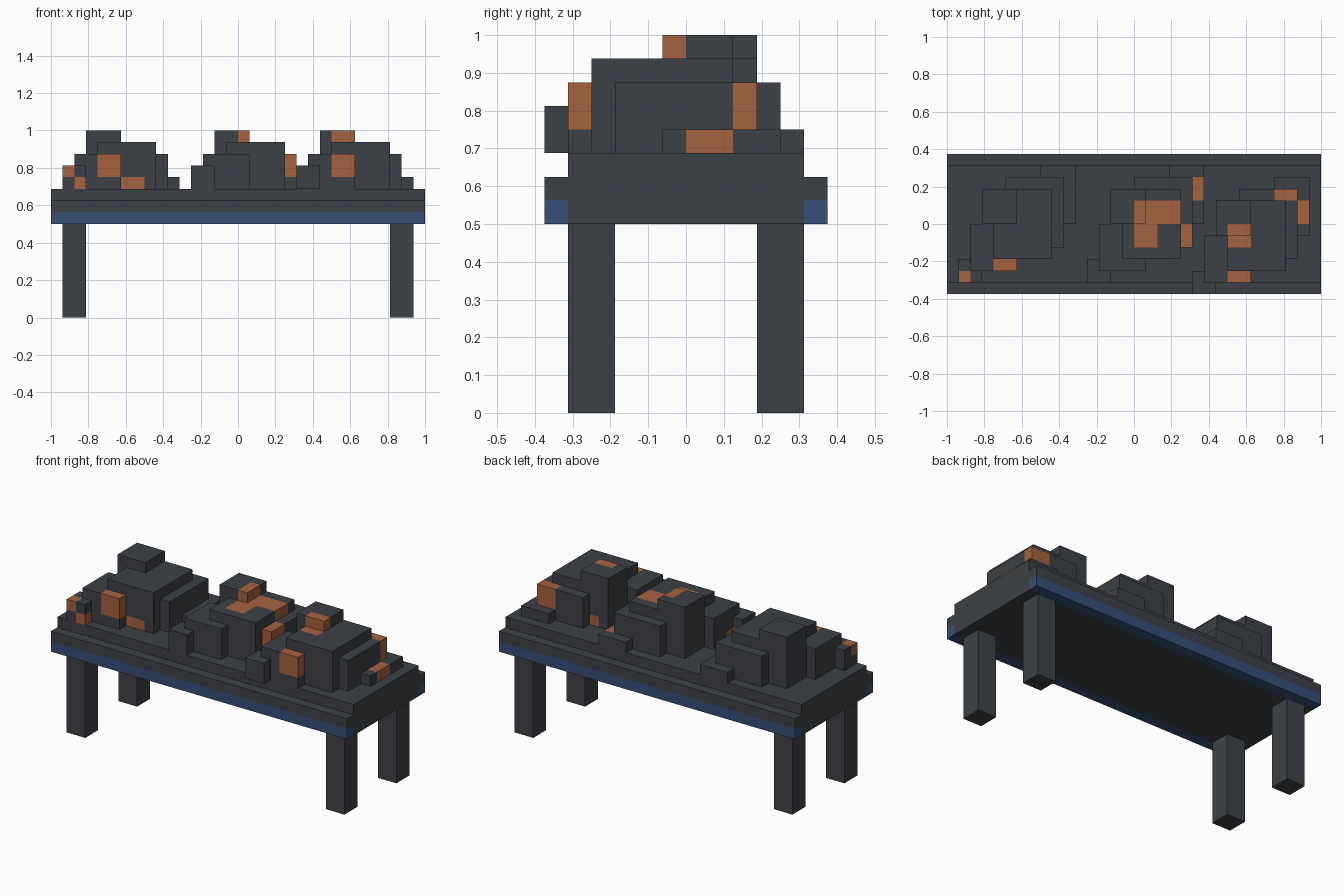
import bpy, bmesh
from math import floor
from mathutils import Vector

cube = bpy.data.objects.get("Cube")
if cube:
    bpy.data.objects.remove(cube)

U = 1 / 16  # one block


def material(name, rgb):
    mat = bpy.data.materials.new(name)
    mat.use_nodes = True
    colour = (*rgb, 1)
    mat.diffuse_color = colour
    mat.node_tree.nodes["Principled BSDF"].inputs["Base Color"].default_value = colour
    return mat


charcoal = material("charcoal", (0.046, 0.053, 0.061))
ember = material("ember orange", (0.376, 0.122, 0.051))
blue = material("deep blue", (0.037, 0.078, 0.188))

# Glowing patches fill whole cells two blocks wide
EMBER_CELLS = {
    (-8, -3, 6), (-7, -3, 5), (-6, -2, 6), (-5, -2, 5),
    (0, 0, 7), (1, 0, 7), (0, -1, 7), (2, -1, 6), (2, 1, 5), (-2, -2, 5),
    (4, -3, 6), (4, -1, 7), (6, 1, 6), (7, 0, 5), (4, 0, 5),
}


def cut(bm, axis, value):
    normal = Vector((0, 0, 0))
    normal[axis] = 1
    bmesh.ops.bisect_plane(bm, geom=bm.verts[:] + bm.edges[:] + bm.faces[:],
                           plane_co=normal * value, plane_no=normal, dist=1e-4)


def box(name, low, high, mats, rule=None, cuts=()):
    """Box between two corners in blocks, cut along planes, coloured by rule."""
    low, high = Vector(low), Vector(high)
    bm = bmesh.new()
    bmesh.ops.create_cube(bm, size=1)
    for v in bm.verts:
        v.co = [low[i] if v.co[i] < 0 else high[i] for i in range(3)]
    for axis, value in cuts:
        if low[axis] < value < high[axis]:
            cut(bm, axis, value)
    bm.normal_update()
    if rule:
        for f in bm.faces:
            f.material_index = rule(f.calc_center_median() - f.normal * 0.1)
    bmesh.ops.scale(bm, vec=(U, U, U), verts=bm.verts)
    mesh = bpy.data.meshes.new(name)
    bm.to_mesh(mesh)
    bm.free()
    for m in mats:
        mesh.materials.append(m)
    obj = bpy.data.objects.new(name, mesh)
    bpy.context.collection.objects.link(obj)


def is_ember(p):
    return int(tuple(floor(c / 2) for c in p) in EMBER_CELLS)


def rubble(name, low, high):
    cuts = set()
    for cell in EMBER_CELLS:
        if all(2 * c < high[i] and 2 * c + 2 > low[i] for i, c in enumerate(cell)):
            cuts |= {(i, 2 * c + s) for i, c in enumerate(cell) for s in (0, 2)}
    box(name, low, high, (charcoal, ember), is_ember, sorted(cuts))


# Table: slab, two side rails with a blue lower band, four legs
box("table_slab", (-16, -5, 8), (16, 5, 11), (charcoal,))
for side, y in (("front", -6), ("back", 5)):
    box(side + "_rail", (-16, y, 8), (16, y + 1, 10), (charcoal, blue),
        lambda p: int(p.z < 9), [(2, 9)])
    for hand, x in (("right", -15), ("left", 13)):
        leg_y = -5 if side == "front" else 3
        box(f"{side}_{hand}_leg", (x, leg_y, 0), (x + 2, leg_y + 2, 8), (charcoal,))

# One heap of blocks: x and y ranges and top height
HEAP = {
    "core": (1, 6, -3, 3, 15),
    "peak": (0, 3, 0, 3, 16),
    "back_shoulder": (2, 7, -2, 4, 14),
    "back_step": (5, 8, 0, 5, 12),
    "front_shoulder": (-1, 3, -4, 0, 14),
    "front_step": (-2, 0, -5, -3, 13),
}
for heap, dx, dy in (("right", -13, 0), ("middle", -2, 0), ("left", 7, -1)):
    for part, (x0, x1, y0, y1, top) in HEAP.items():
        rubble(f"{heap}_heap_{part}", (x0 + dx, y0 + dy, 11), (x1 + dx, y1 + dy, top))
